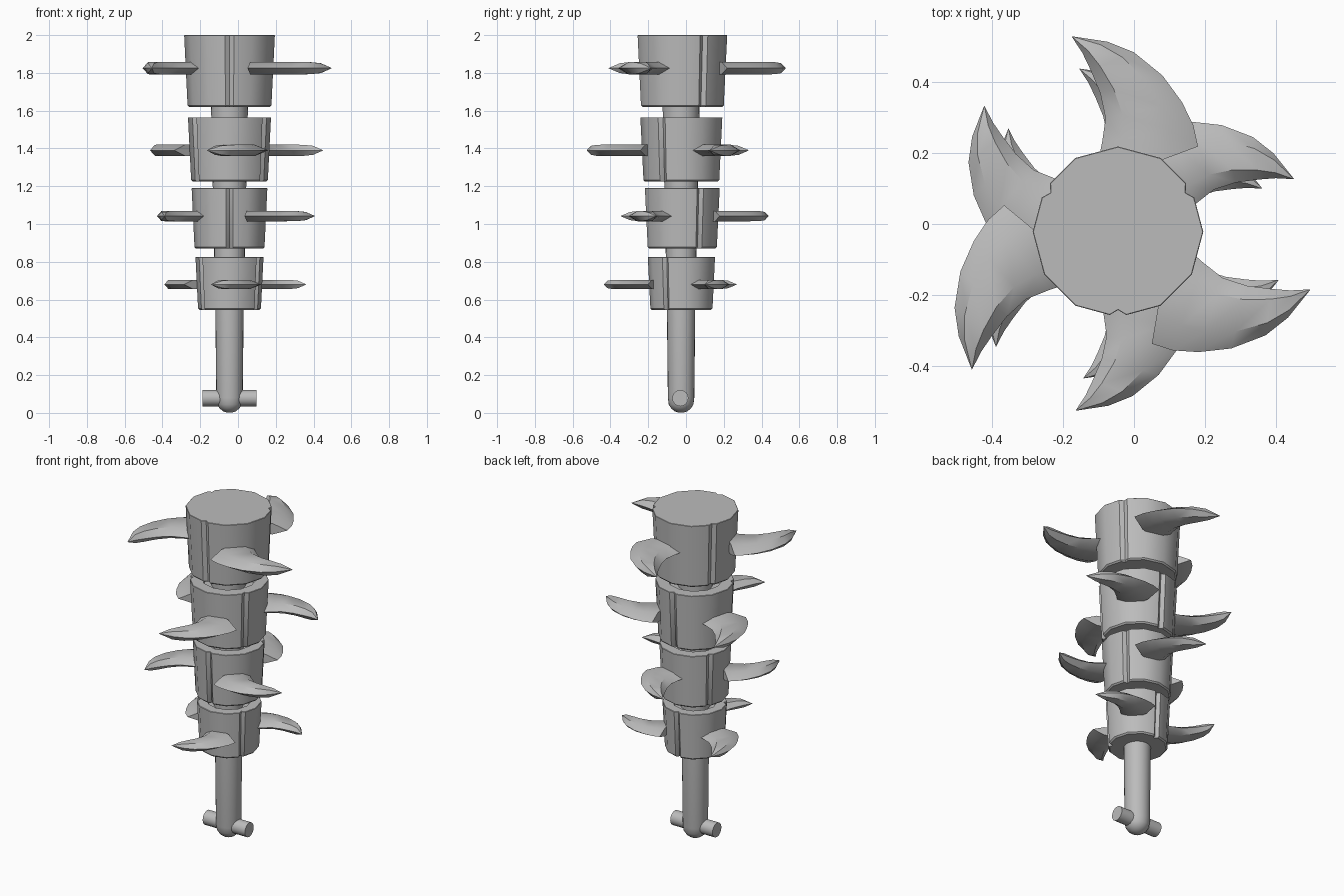
import bpy, bmesh
from math import sin, cos, pi, radians
from mathutils import Vector, Matrix

cube = bpy.data.objects.get("Cube")
if cube:
    bpy.data.objects.remove(cube)

CX, CY = -0.045, -0.022

steel = bpy.data.materials.new("grey_metal")
steel.use_nodes = True
colour = (0.5, 0.5, 0.5, 1)
steel.diffuse_color = colour
steel.node_tree.nodes["Principled BSDF"].inputs["Base Color"].default_value = colour


def finish(name, bm, matrix=Matrix()):
    """Turn a bmesh into a smooth object with sharp creases."""
    bm.transform(matrix)
    bmesh.ops.recalc_face_normals(bm, faces=bm.faces)
    mesh = bpy.data.meshes.new(name)
    bm.to_mesh(mesh)
    bm.free()
    mesh.materials.append(steel)
    obj = bpy.data.objects.new(name, mesh)
    bpy.context.collection.objects.link(obj)
    bpy.ops.object.select_all(action="DESELECT")
    obj.select_set(True)
    bpy.context.view_layer.objects.active = obj
    bpy.ops.object.shade_smooth_by_angle(angle=radians(35))


def loft(bm, loops):
    """Bridge equal-sized closed loops and cap both ends."""
    rows = [[bm.verts.new(p) for p in loop] for loop in loops]
    n = len(rows[0])
    for a, b in zip(rows, rows[1:]):
        for i in range(n):
            j = (i + 1) % n
            bm.faces.new((a[i], a[j], b[j], b[i]))
    bm.faces.new(rows[0])
    bm.faces.new(rows[-1])


def circle(r, z, n=24):
    return [(r * cos(2 * pi * i / n), r * sin(2 * pi * i / n), z) for i in range(n)]


def collar_loop(r, z, groove=0.02):
    """Twelve-sided outline with a V groove at every fourth corner."""
    pts = []
    for i in range(12):
        a = i * pi / 6
        if i % 4 == 1:
            trio = ((a - 0.1, r * 0.98), (a, r - groove), (a + 0.1, r * 0.98))
        else:
            trio = ((a, r),)
        pts += [(q * cos(t), q * sin(t), z) for t, q in trio]
    return pts


def collar(name, low, high, scale, flip):
    bm = bmesh.new()
    top, bottom = 0.24 * scale, 0.222 * scale
    loft(bm, [collar_loop(bottom - 0.008, low), collar_loop(bottom, low + 0.008),
              collar_loop(top, high - 0.002), collar_loop(top - 0.002, high)])
    # Shallow round recess in the top face
    cap = max(bm.faces, key=lambda f: f.calc_center_median().z)
    rim_edges = list(cap.edges)
    bm.faces.remove(cap)
    rim = [bm.verts.new(p) for p in circle(0.165 * scale, high, 12)]
    floor = [bm.verts.new(p) for p in circle(0.15 * scale, high - 0.035 * scale, 12)]
    inner = [bm.edges.new((rim[i], rim[(i + 1) % 12])) for i in range(12)]
    bmesh.ops.bridge_loops(bm, edges=rim_edges + inner)
    for i in range(12):
        j = (i + 1) % 12
        bm.faces.new((rim[i], rim[j], floor[j], floor[i]))
    bm.faces.new(floor)
    finish(name, bm, Matrix.Translation((CX, CY, 0)) @ Matrix.Diagonal((1, flip, 1, 1)))


# Blade stations: outer edge, inner edge, half thickness
STATIONS = [((0.225, 0.24), (-0.07, 0.13), 0.033),
            ((0.212, 0.30), (-0.045, 0.25), 0.033),
            ((0.18, 0.365), (-0.035, 0.32), 0.033),
            ((0.125, 0.44), (-0.05, 0.39), 0.033),
            ((0.045, 0.505), (-0.077, 0.455), 0.032),
            ((-0.03, 0.535), (-0.10, 0.503), 0.026),
            ((-0.129, 0.55), (-0.13, 0.549), 0.001)]


def blade(name, z, scale, flip, turn):
    bm = bmesh.new()
    loops = []
    for outer, inner, h in STATIONS:
        o, i = Vector((*outer, 0)), Vector((*inner, 0))
        a, b, up = o.lerp(i, 0.27), o.lerp(i, 0.78), Vector((0, 0, h))
        loops.append([o, a + up, b + up, i, b - up, a - up])
    loft(bm, loops)
    finish(name, bm, Matrix.Translation((CX, CY, z)) @ Matrix.Diagonal((scale, scale * flip, scale, 1))
           @ Matrix.Rotation(turn, 4, "Z"))


# Four shrinking collars, each with three hooked blades, alternately mirrored
TIERS = [(1.62, 2.0, 1.825, 1.0), (1.225, 1.565, 1.39, 0.915),
         (0.87, 1.19, 1.042, 0.835), (0.545, 0.825, 0.68, 0.75)]
for t, (low, high, z, scale) in enumerate(TIERS):
    flip = -1 if t % 2 else 1
    collar(f"collar_{t + 1}", low, high, scale, flip)
    for k in range(3):
        blade(f"blade_{t + 1}_{k + 1}", z, scale, flip, k * 2 * pi / 3)

# Tapered shaft with a rounded foot
bm = bmesh.new()
foot = [circle(0.07 * sin(a), 0.07 - 0.07 * cos(a)) for a in (0.15, 0.5, 0.85, 1.2)]
loft(bm, foot + [circle(0.07, 0.08), circle(0.075, 0.55), circle(0.098, 1.64)])
finish("shaft", bm, Matrix.Translation((CX, CY - 0.004, 0)))

# Cross pin through the foot
bm = bmesh.new()
loft(bm, [circle(0.043, -0.142, 16), circle(0.043, 0.142, 16)])
finish("cross_pin", bm, Matrix.Translation((CX, CY - 0.008, 0.078)) @ Matrix.Rotation(pi / 2, 4, "Y"))
